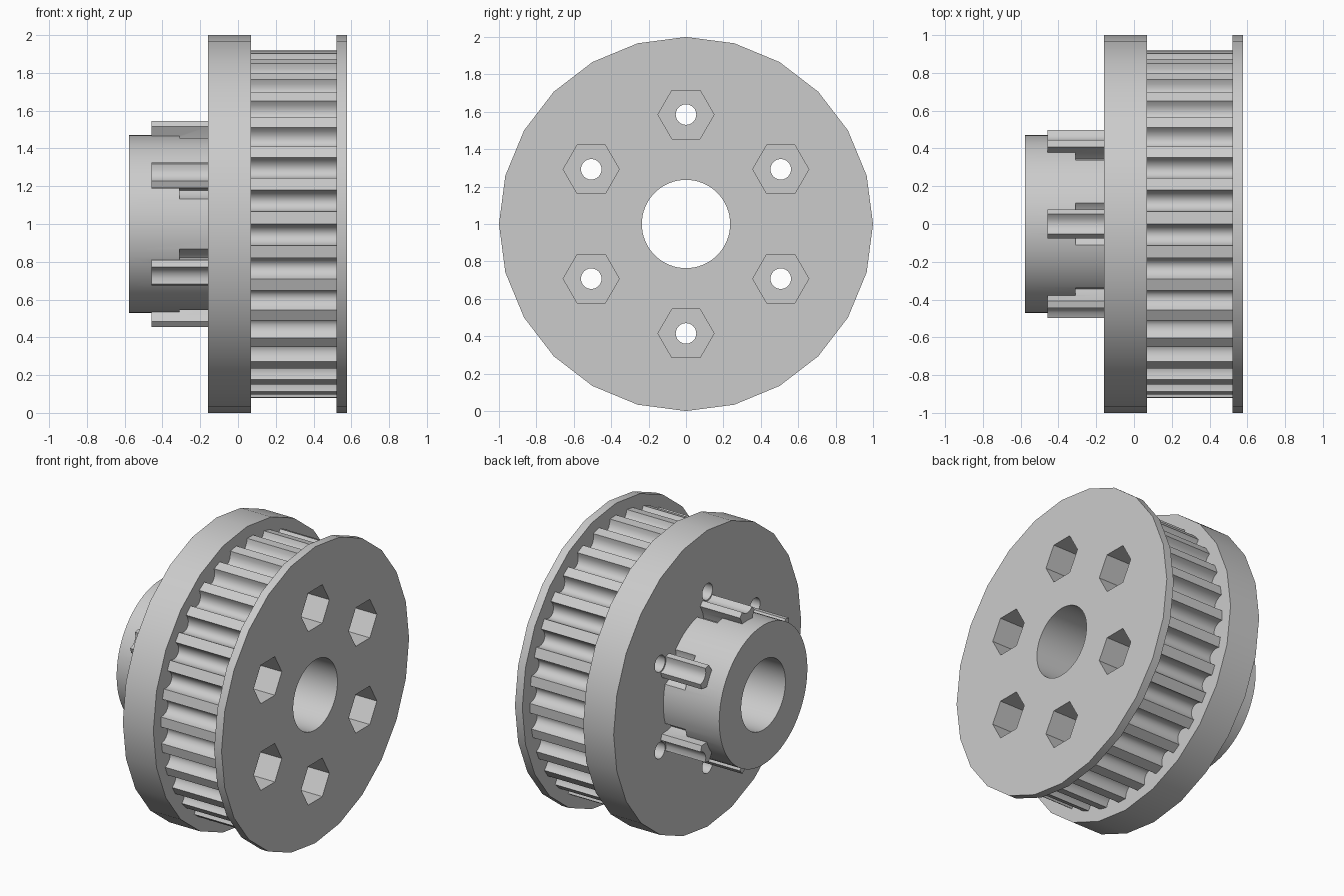
import bpy, bmesh, math
from math import sin, cos, pi, radians

if "Cube" in bpy.data.objects:
    bpy.data.objects.remove(bpy.data.objects["Cube"])

grey = bpy.data.materials.new("plain_grey")
grey.diffuse_color = (0.6, 0.6, 0.6, 1)
grey.use_nodes = True
grey.node_tree.nodes["Principled BSDF"].inputs["Base Color"].default_value = grey.diffuse_color


def ring(r, n, cy=0.0, cz=1.0):
    """Regular polygon in the y-z plane with a corner towards +y."""
    return [(cy + r * cos(2 * pi * i / n), cz + r * sin(2 * pi * i / n)) for i in range(n)]


def prisms(name, profiles, x0, x1):
    """Extrude closed y-z profiles along x into one object."""
    bm = bmesh.new()
    for prof in profiles:
        a = [bm.verts.new((x0, y, z)) for y, z in prof]
        b = [bm.verts.new((x1, y, z)) for y, z in prof]
        bm.faces.new(a)
        bm.faces.new(b)
        for i in range(len(prof)):
            j = (i + 1) % len(prof)
            bm.faces.new((a[i], a[j], b[j], b[i]))
    bmesh.ops.recalc_face_normals(bm, faces=bm.faces)
    me = bpy.data.meshes.new(name)
    bm.to_mesh(me)
    bm.free()
    me.materials.append(grey)
    ob = bpy.data.objects.new(name, me)
    bpy.context.collection.objects.link(ob)
    return ob


def combine(body, other, op):
    """Apply a boolean and remove the helper."""
    other.hide_render = True
    m = body.modifiers.new(op, 'BOOLEAN')
    m.object, m.operation, m.solver = other, op, 'EXACT'
    bpy.context.view_layer.objects.active = body
    bpy.ops.object.modifier_apply(modifier=m.name)
    bpy.data.objects.remove(other)


# Positions of the six bolts
angles = [radians(30 + 60 * k) for k in range(6)]
BOLT_R = 0.585
bolts = [(BOLT_R * cos(a), 1 + BOLT_R * sin(a)) for a in angles]

# Toothed drum: 32 rounded grooves
TEETH, R, DEPTH = 32, 0.92, 0.07
pitch, half = 2 * pi / TEETH, 0.0575 / 0.92
drum_profile = []
for k in range(TEETH):
    c = radians(3.6) + k * pitch
    for i in range(9):
        t = pi * i / 8
        r, a = R - DEPTH * sin(t), c - half * cos(t)
        drum_profile.append((r * cos(a), 1 + r * sin(a)))

# Lugs on the hub: hexagonal rods with a bolt groove along the outside
half_lug = [(0.033, 0.40), (0.05, 0.46), (0.0775, 0.515), (0.052, 0.545), (0.028, 0.5257)]
lug_shape = half_lug + [(0, 0.5195)] + [(-t, r) for t, r in reversed(half_lug)]
lug_profiles = [[(r * cos(a) - t * sin(a), 1 + r * sin(a) + t * cos(a))
                 for t, r in lug_shape] for a in angles]

# Solid parts
pulley = prisms("pulley", [ring(0.47, 64)], -0.577, -0.10)
combine(pulley, prisms("hub_notches", [ring(0.17, 48, *b) for b in bolts], -0.31, -0.05),
        'DIFFERENCE')
combine(pulley, prisms("hub_lugs", lug_profiles, -0.457, -0.12), 'UNION')
combine(pulley, prisms("thick_flange", [ring(1.0, 24)], -0.16, 0.068), 'UNION')
combine(pulley, prisms("toothed_drum", [drum_profile], 0.03, 0.55), 'UNION')
combine(pulley, prisms("thin_flange", [ring(1.0, 24)], 0.522, 0.577), 'UNION')

# Openings: shaft bore, nut pockets and bolt holes
combine(pulley, prisms("shaft_bore", [ring(0.236, 64)], -0.8, 0.8), 'DIFFERENCE')
combine(pulley, prisms("nut_pockets", [ring(0.15, 6, *b) for b in bolts], 0.08, 0.8),
        'DIFFERENCE')
combine(pulley, prisms("bolt_holes", [ring(0.055, 24, *b) for b in bolts], -0.8, 0.2),
        'DIFFERENCE')

# Smooth the round walls, keep edges sharp
bpy.ops.object.select_all(action='DESELECT')
pulley.select_set(True)
bpy.context.view_layer.objects.active = pulley
bpy.ops.object.shade_smooth_by_angle(angle=radians(30))
